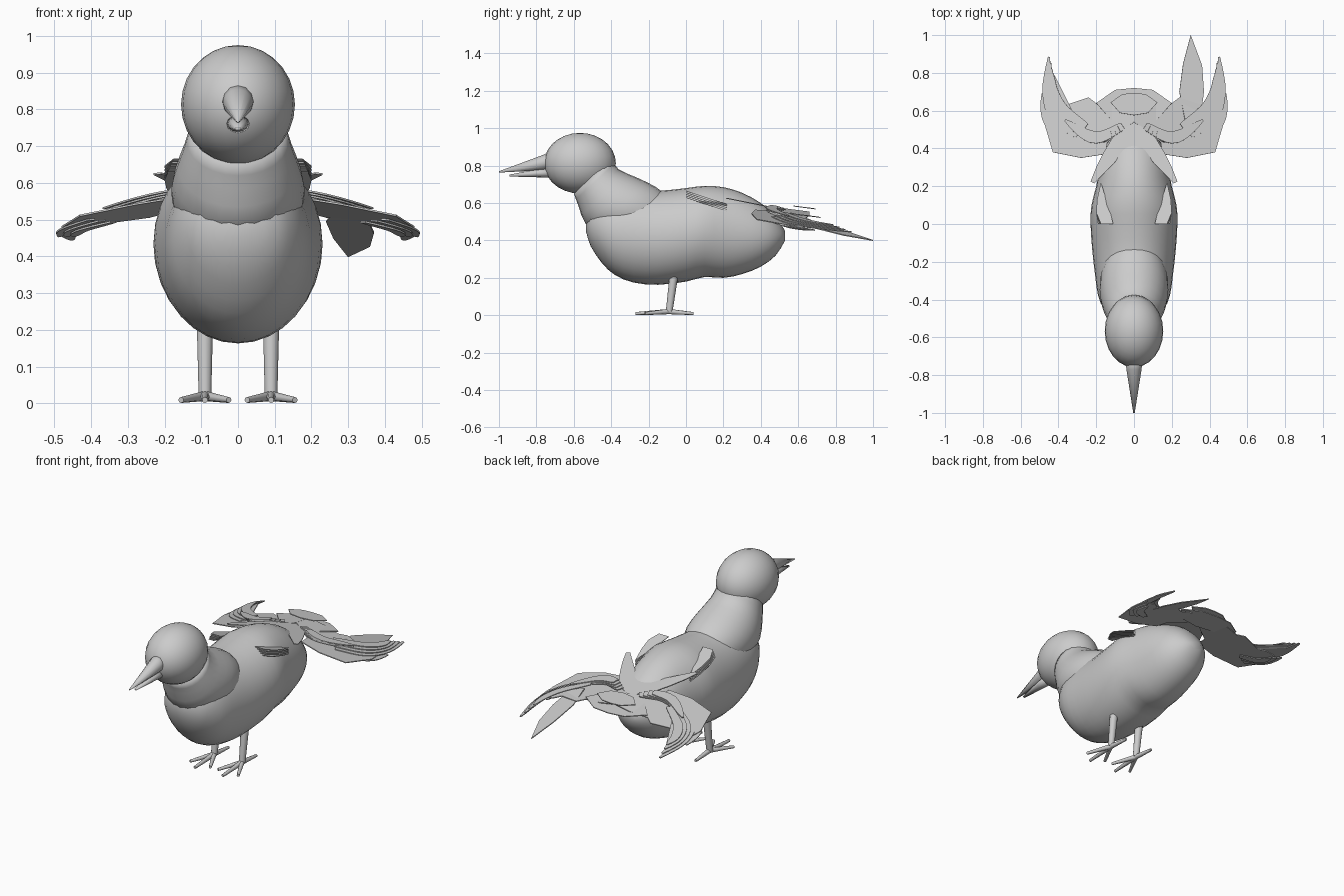
import bpy, bmesh, math
from mathutils import Vector

cube = bpy.data.objects.get("Cube")
if cube:
    bpy.data.objects.remove(cube, do_unlink=True)

grey = bpy.data.materials.new("plain grey")
grey.use_nodes = True
COLOUR = (0.6, 0.6, 0.6, 1)
grey.diffuse_color = COLOUR
grey.node_tree.nodes["Principled BSDF"].inputs["Base Color"].default_value = COLOUR


def finish(bm, name, smooth=True):
    bmesh.ops.recalc_face_normals(bm, faces=bm.faces[:])
    mesh = bpy.data.meshes.new(name)
    bm.to_mesh(mesh)
    bm.free()
    mesh.materials.append(grey)
    for p in mesh.polygons:
        p.use_smooth = smooth
    ob = bpy.data.objects.new(name, mesh)
    bpy.context.collection.objects.link(ob)
    return ob


def catmull(pts, steps):
    """Smooth curve through tuples of any length."""
    v = [Vector(p) for p in pts]
    v = [2 * v[0] - v[1]] + v + [2 * v[-1] - v[-2]]
    out = []
    for a, b, c, d in zip(v, v[1:], v[2:], v[3:]):
        for i in range(steps):
            t = i / steps
            out.append(0.5 * (2 * b + (c - a) * t + (2 * a - 5 * b + 4 * c - d) * t * t
                              + (3 * b - a - 3 * c + d) * t ** 3))
    return out + [v[-2]]


def loft(name, stations, sides=24, steps=2):
    """Skin ellipses; a station is (low point, high point) in y, z and a half width."""
    flat = [(*low, *high) for low, high, _ in stations]
    curve = catmull(flat, steps)
    widths = catmull([(w, 0) for _, _, w in stations], steps)
    bm = bmesh.new()
    rings = []
    for s, w in zip(curve, widths):
        low, high = Vector((0, s[0], s[1])), Vector((0, s[2], s[3]))
        mid, up = (low + high) / 2, (high - low) / 2
        ring = []
        for k in range(sides):
            a = math.tau * k / sides
            ring.append(bm.verts.new(mid + up * math.sin(a) + Vector((w[0] * math.cos(a), 0, 0))))
        rings.append(ring)
    for r, q in zip(rings, rings[1:]):
        for k in range(sides):
            n = (k + 1) % sides
            bm.faces.new((r[k], r[n], q[n], q[k]))
    bm.faces.new(rings[0])
    bm.faces.new(rings[-1])
    return finish(bm, name)


def rod(name, start, end, r1, r2, sides=10):
    """Tapered round bar between two points."""
    a, b = Vector(start), Vector(end)
    bm = bmesh.new()
    bmesh.ops.create_cone(bm, cap_ends=True, segments=sides, radius1=r1, radius2=r2,
                          depth=(b - a).length)
    turn = (b - a).to_track_quat("Z", "Y").to_matrix().to_4x4()
    turn.translation = (a + b) / 2
    bm.transform(turn)
    ob = finish(bm, name)
    sharpen(ob)
    return ob


def sharpen(ob):
    bpy.ops.object.select_all(action="DESELECT")
    ob.select_set(True)
    bpy.context.view_layer.objects.active = ob
    bpy.ops.object.shade_smooth_by_angle(angle=math.radians(50))


def wing_height(x, y):
    return 0.555 - 0.18 * (abs(x) - 0.2) - 0.13 * (y - 0.36)


def sheet(name, outline, height, side=1, thick=0.005):
    """Thin flat-shaded plate with a plan outline, laid on a height rule."""
    bm = bmesh.new()
    bm.faces.new([bm.verts.new((x * side, y, height(x, y))) for x, y in outline])
    bmesh.ops.triangulate(bm, faces=bm.faces[:])
    ob = finish(bm, name, False)
    mod = ob.modifiers.new("thickness", "SOLIDIFY")
    mod.thickness = thick
    mod.offset = 0
    return ob


def feather(name, path, width, lift, side):
    """Curved feather: a plan path widened to a blade with a pointed tip."""
    line = catmull(path, 4)
    left, right = [], []
    for i, p in enumerate(line):
        d = (line[min(i + 1, len(line) - 1)] - line[max(i - 1, 0)]).normalized()
        w = width * math.sin(math.pi * (0.15 + 0.83 * i / (len(line) - 1))) ** 0.6
        left.append((p.x - d.y * w, p.y + d.x * w))
        right.append((p.x + d.y * w, p.y - d.x * w))
    sheet(name, left + right[::-1], lambda x, y: wing_height(x, y) + lift, side)


# Body: egg-shaped breast running into a rounded rump
body = [(-.535, .45, .5, .03), (-.51, .37, .58, .11), (-.45, .28, .64, .16), (-.38, .215, .66, .19),
        (-.28, .175, .67, .205), (-.15, .163, .665, .22), (0, .18, .68, .23), (.1, .205, .692, .225),
        (.2, .2, .685, .2), (.3, .22, .655, .18), (.4, .26, .6, .155), (.48, .32, .53, .11),
        (.53, .4, .45, .04)]
loft("body", [((y, lo), (y, hi), w) for y, lo, hi, w in body], 32)

# Neck: tilted collar whose edge shows against the breast
loft("neck", [((-.6, .65), (-.4, .84), .13), ((-.575, .585), (-.36, .78), .15),
              ((-.535, .485), (-.26, .735), .176), ((-.44, .43), (-.16, .685), .18),
              ((-.32, .38), (-.08, .62), .15)])

# Head
bm = bmesh.new()
bmesh.ops.create_uvsphere(bm, u_segments=24, v_segments=14, radius=1)
bmesh.ops.scale(bm, vec=(.155, .192, .162), verts=bm.verts)
bmesh.ops.translate(bm, vec=(0, -.567, .813), verts=bm.verts)
finish(bm, "head")

# Beak halves
loft("upper_beak", [((-.7, .785), (-.7, .885), .048), ((-.77, .775), (-.77, .855), .04),
                    ((-1, .763), (-1, .77), .004)], 12, 1)
loft("lower_beak", [((-.7, .735), (-.7, .79), .034), ((-.8, .738), (-.8, .78), .027),
                    ((-.945, .742), (-.945, .752), .008)], 12, 1)

for side, word in ((1, "left"), (-1, "right")):
    # Leg with three front toes and one hind toe
    foot = Vector((.09 * side, -.09, .02))
    rod(word + "_leg", foot, (.09 * side, -.06, .25), .018, .024)
    for toe, dx, dy in (("inner", -.065, -.13), ("middle", 0, -.18),
                        ("outer", .065, -.13), ("hind", 0, .13)):
        rod(f"{word}_{toe}_toe", foot, foot + Vector((dx * side, dy, -.011)), .014, .008, 8)

    # Wing sheet spreading from the rump
    sheet(word + "_wing", [(0, .54), (.1, .47), (.14, .44), (.15, .37), (.28, .35), (.43, .38),
                           (.45, .45), (.48, .55), (.46, .66), (.4, .66), (.36, .63), (.24, .67),
                           (.2, .64), (.1, .66), (0, .66)], wing_height, side)

    # Long curved outer feathers, stacked
    for i in range(4):
        s = i * .016
        feather(f"{word}_outer_feather_{i + 1}",
                [(.3 - s, .47 + s), (.42 - s, .56 + s), (.462 - s * .8, .7),
                 (.45 - s * .4, .885 - s * 2)], .026, .004 + i * .007, side)
    # Short rounded tip feathers
    for i in range(3):
        feather(f"{word}_tip_feather_{i + 1}",
                [(.4 - i * .03, .46 + i * .02), (.465 - i * .02, .56), (.485 - i * .02, .69 - i * .02)],
                .022, -.006 - i * .006, side)
    # Coverts over the wing root
    for i in range(4):
        feather(f"{word}_covert_{i + 1}",
                [(.06 + i * .02, .52 - i * .015), (.17 + i * .02, .46), (.29 + i * .025, .49 + i * .02)],
                .03, .012 + i * .006, side)

    # Shoulder blade plate beside the back
    sheet(word + "_shoulder_plate", [(0, .4), (.05, .38), (.21, .215), (.23, .225), (.2, .3),
                                     (.16, .38), (.1, .48), (0, .54)],
          lambda x, y: .625 - .2 * (y - .22), side)

    # Small folded feathers on the flank
    for i in range(5):
        sheet(f"{word}_flank_feather_{i + 1}",
              [(.11 + i * .012, 0), (.175 + i * .004, 0), (.2, .06), (.195, .13), (.175, .22),
               (.15 + i * .006, .14), (.125 + i * .01, .06)],
              lambda x, y, i=i: .665 - i * .009 - .33 * y, side, .003)

# Tail fan between the wings
for name, lift, grow in (("lower_tail_plate", -.03, 1), ("upper_tail_plate", .012, .62)):
    half = [(.1, .71), (.2, .64), (.12, .55)]
    outline = [(0, .72)] + half + [(0, .53)] + [(-x, y) for x, y in half[::-1]]
    sheet(name, [(x * grow, .65 + (y - .65) * grow) for x, y in outline],
          lambda x, y: .6 + lift - .13 * (y - .36))

# Single long trailing feather on the left
sheet("long_feather", [(.27, .55), (.24, .7), (.26, .85), (.3, 1), (.36, .84), (.37, .7), (.35, .55)],
      lambda x, y: .4 + (1 - y) * .27 - (x - .3) * .25)
